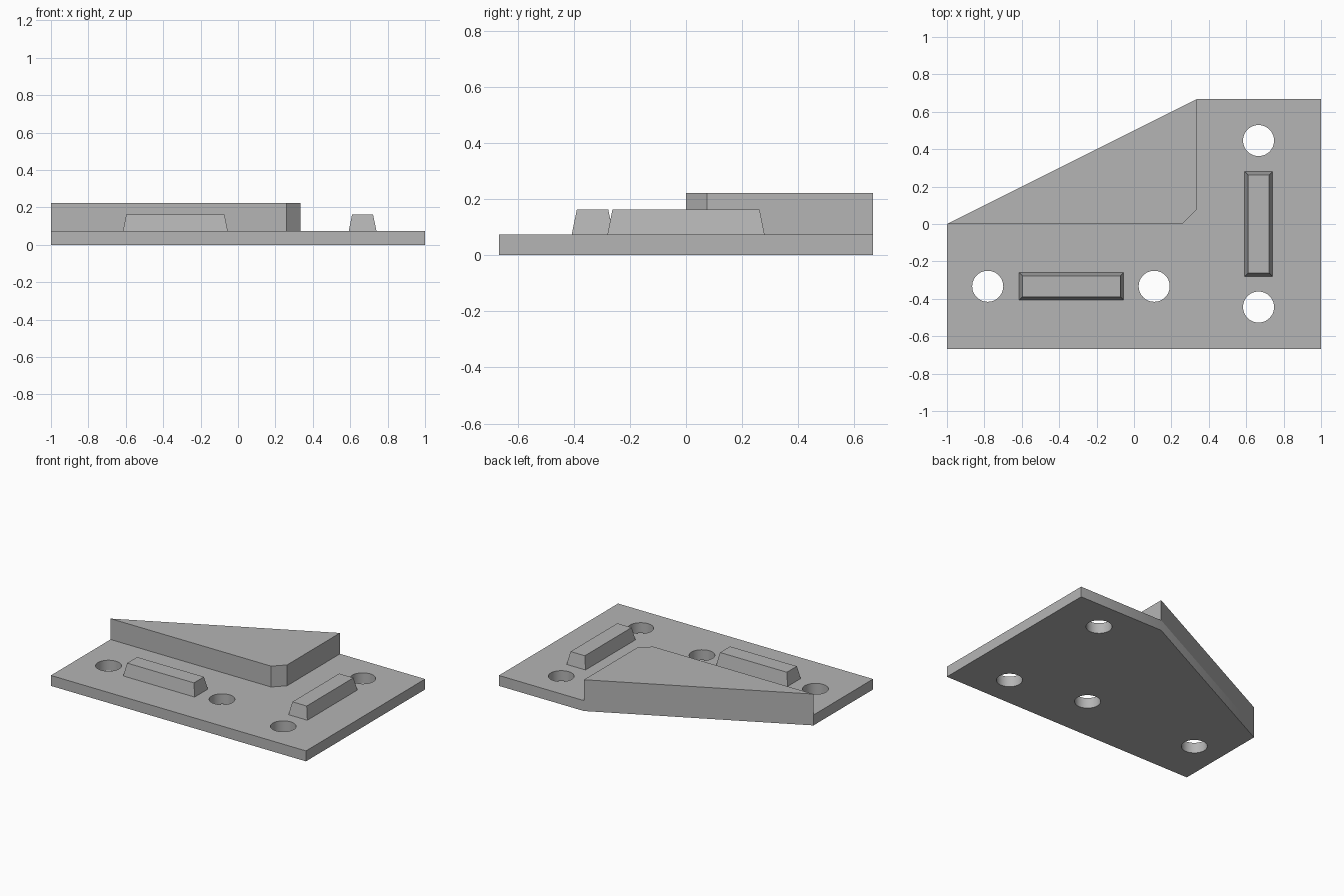
import bpy
import bmesh
from math import pi, radians
from mathutils import Matrix

default = bpy.data.objects.get("Cube")
if default:
    bpy.data.objects.remove(default, do_unlink=True)

PLATE_TOP, RIB_TOP, WEDGE_TOP = 0.074, 0.163, 0.222

grey = bpy.data.materials.new("plain grey")
grey.use_nodes = True
colour = (0.46, 0.46, 0.46, 1)
grey.diffuse_color = colour
grey.node_tree.nodes["Principled BSDF"].inputs["Base Color"].default_value = colour


def make_object(name, bm):
    bmesh.ops.recalc_face_normals(bm, faces=bm.faces)
    mesh = bpy.data.meshes.new(name)
    bm.to_mesh(mesh)
    bm.free()
    mesh.materials.append(grey)
    obj = bpy.data.objects.new(name, mesh)
    bpy.context.collection.objects.link(obj)
    return obj


def prism(name, outline, bottom, top):
    """Extrude a plan outline straight up."""
    bm = bmesh.new()
    base = bm.faces.new([bm.verts.new((x, y, bottom)) for x, y in outline])
    result = bmesh.ops.extrude_face_region(bm, geom=[base], use_keep_orig=True)
    verts = [v for v in result["geom"] if isinstance(v, bmesh.types.BMVert)]
    bmesh.ops.translate(bm, verts=verts, vec=(0, 0, top - bottom))
    return make_object(name, bm)


def tapered_rib(name, x, y, angle):
    """Long block whose four sides lean inwards."""
    length, width, inset = 0.56, 0.148, 0.018
    height = RIB_TOP - PLATE_TOP
    bm = bmesh.new()
    bmesh.ops.create_cube(bm, size=1)
    for v in bm.verts:
        shrink = 2 * inset if v.co.z > 0 else 0
        v.co.x *= length - shrink
        v.co.y *= width - shrink
        v.co.z *= height
    obj = make_object(name, bm)
    obj.location = (x, y, PLATE_TOP + height / 2)
    obj.rotation_euler.z = angle
    return obj


# Base plate with one sloping corner
plate = prism("base_plate", [(-1, -0.667), (1, -0.667), (1, 0.667),
                             (0.333, 0.667), (-1, 0)], 0, PLATE_TOP)

# Four through holes
bm = bmesh.new()
for x, y in [(-0.782, -0.333), (0.108, -0.333), (0.666, 0.446), (0.666, -0.444)]:
    bmesh.ops.create_cone(bm, cap_ends=True, segments=48, radius1=0.083,
                          radius2=0.083, depth=1,
                          matrix=Matrix.Translation((x, y, 0)))
cutter = make_object("hole_cutter", bm)
cutter.hide_render = True
cut = plate.modifiers.new("holes", "BOOLEAN")
cut.operation = "DIFFERENCE"
cut.solver = "EXACT"
cut.object = cutter
bpy.context.view_layer.objects.active = plate
plate.select_set(True)
bpy.ops.object.modifier_apply(modifier=cut.name)
bpy.data.objects.remove(cutter, do_unlink=True)
bpy.ops.object.shade_smooth_by_angle(angle=radians(30))

# Raised triangular block with a clipped inner corner
prism("corner_wedge", [(-1, 0), (0.259, 0), (0.333, 0.074), (0.333, 0.667)],
      PLATE_TOP, WEDGE_TOP)

# Two locating ribs between the holes
tapered_rib("front_rib", -0.335, -0.333, 0)
tapered_rib("left_rib", 0.666, 0, pi / 2)
